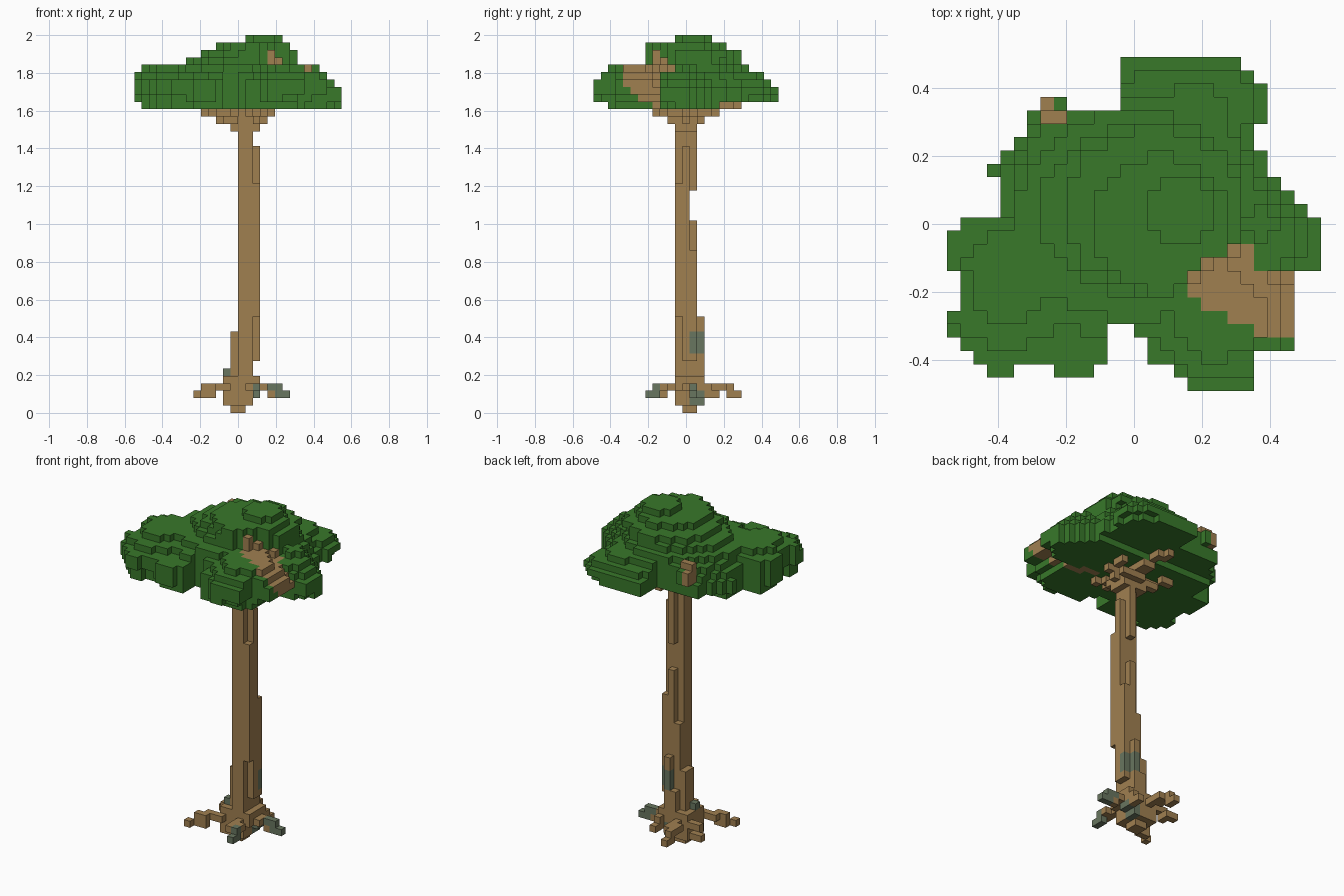
import bpy
import bmesh
from math import hypot
from mathutils import Vector

if "Cube" in bpy.data.objects:
    bpy.data.objects.remove(bpy.data.objects["Cube"], do_unlink=True)

V = 2 / 51          # edge length of one block
BASE = 41           # lowest canopy layer
LEAF, BARK, MOSS = range(3)


def make_material(name, rgb):
    mat = bpy.data.materials.new(name)
    mat.use_nodes = True
    mat.diffuse_color = (*rgb, 1)
    mat.node_tree.nodes["Principled BSDF"].inputs["Base Color"].default_value = (*rgb, 1)
    return mat


MATERIALS = [
    make_material("leaf green", (0.04, 0.188, 0.023)),
    make_material("bark brown", (0.352, 0.214, 0.081)),
    make_material("moss grey", (0.14, 0.18, 0.115)),
]


def build(name, cells):
    """Turn a dict of block cells into one mesh of exposed faces."""
    bm = bmesh.new()
    verts = {}

    def vert(p):
        key = tuple(round(c * 2) for c in p)
        if key not in verts:
            verts[key] = bm.verts.new(p * V)
        return verts[key]

    for cell, colour in cells.items():
        # cells start at whole x and z, and are centred on whole y
        centre = Vector(cell) + Vector((0.5, 0, 0.5))
        for axis in range(3):
            for sign in (-1, 1):
                near = list(cell)
                near[axis] += sign
                if tuple(near) in cells:
                    continue
                n, u = Vector(), Vector()
                n[axis] = sign / 2
                u[(axis + 1) % 3] = 0.5
                w = n.cross(u) * 2
                corners = (u + w, w - u, -u - w, u - w)
                face = bm.faces.new([vert(centre + n + c) for c in corners])
                face.material_index = colour
    bm.normal_update()
    mesh = bpy.data.meshes.new(name)
    bm.to_mesh(mesh)
    bm.free()
    for mat in MATERIALS:
        mesh.materials.append(mat)
    obj = bpy.data.objects.new(name, mesh)
    bpy.context.collection.objects.link(obj)


def box(cells, xs, ys, zs, colour=BARK):
    """Fill a block of cells; the upper bounds are left out."""
    for x in range(*xs):
        for y in range(*ys):
            for z in range(*zs):
                cells[x, y, z] = colour


def arm(cells, start, end, tip=BARK):
    """Stepped limb from start to end, with its last part in the tip colour."""
    a, b = Vector(start), Vector(end)
    steps = int(max(abs(c) for c in b - a)) * 2
    for s in range(steps + 1):
        p = a.lerp(b, s / steps)
        cell = tuple(round(c) for c in p)
        cells[cell] = tip if s > steps * 0.8 else BARK


# Branches fanning out under the canopy
branches = {}
box(branches, (-1, 3), (-1, 2), (38, 40))
box(branches, (1, 2), (-4, 5), (40, 41))
box(branches, (-2, 4), (0, 1), (40, 41))
for end in ((4, 0, 40), (-5, 2, 40), (0, 4, 40), (4, 3, 40),
            (3, -4, 40), (-3, -3, 40), (-4, 0, 40)):
    arm(branches, (1, 0, 38), end)
arm(branches, (0, 4, 41), (-1, 7, 41))
arm(branches, (4, -3, 41), (8, -4, 41))
build("branches", branches)

# Canopy outline: x range of each row, from back to front
ROWS = [(-1, 8), (-1, 9), (-1, 10), (-1, 10), (-8, 10), (-8, 9), (-9, 9), (-10, 10),
        (-11, 10), (-10, 11), (-10, 12), (-10, 13), (-13, 14), (-14, 14), (-14, 14),
        (-14, 14), (-13, 12), (-13, 12), (-13, 12), (-14, 12), (-14, 12), (-13, 12),
        (-12, 9)]
outline = {(x, 12 - r) for r, (a, b) in enumerate(ROWS) for x in range(a, b)}
outline -= {(x, y) for x in (-2, -1, 0) for y in (-8, -9, -10) if x < 0 or y < -8}
for y, a, b in ((-11, -11, -9), (-11, -6, -3), (-11, 3, 9), (-12, 4, 9)):
    outline |= {(x, y) for x in range(a, b)}

# Distance of each column from the outline, found by peeling rings
depth, left, ring = {}, set(outline), 1
while left:
    edge = {(x, y) for x, y in left
            if not {(x + 1, y), (x - 1, y), (x, y + 1), (x, y - 1)} <= left}
    depth.update((c, ring) for c in edge)
    left -= edge
    ring += 1

# Lobes: centre x, centre y, radius, height
LOBES = [(-10, -4, 4, 6.3), (6, -7, 4, 6.3), (4, 8, 4, 5), (9, 0, 4, 5.6)]
# Crown layers: centre x, centre y, radius x, radius y
CROWN = {50: (3.5, 1, 2.7, 2.7), 49: (2, 0, 5.2, 5.2), 48: (1.5, 1, 6.5, 6.3),
         47: (0.5, 1, 7.4, 6.4), 46: (-0.2, 0.6, 8.6, 7.8), 45: (0, 0.6, 9.4, 9.4),
         44: (0, 0.6, 10, 10)}


def in_crown(x, y, z):
    if z not in CROWN:
        return False
    cx, cy, rx, ry = CROWN[z]
    return hypot((x + 0.5 - cx) / rx, (y - cy) / ry) < 1


def in_patch(x, y):
    """Columns of bare wood across the front right lobe."""
    start = 4 + 2 * max(0, -5.5 - y) + 1.5 * max(0, y + 4)
    return -8 <= y <= -2 and start - 0.5 <= x < (9 if y > -4 else 12)


def underside(x, y, d):
    """Number of layers by which the canopy floor rises in a column."""
    if x > 8 and y < -3:
        return min(x - 8, 2)
    reach = abs(x) + abs(y)
    rim = (reach > 14) + (reach > 17) if d == 1 else 0
    return max(rim, y > 4 or x < -13 or y < -10)


canopy = {}
for (x, y), d in depth.items():
    cap = max([4] + [h - (hypot(x - cx, y - cy) / r) ** 2 for cx, cy, r, h in LOBES])
    steep = 2 if (x < -8 and y < 1) or (x > 7 and y < -4) else 1 if y < -4 else 0
    height = round(min(2 + d + steep, cap))
    # front right lobe falls away to the side
    if x > 7 and y < -3:
        height = min(height, max(4, 15 - x))
    bare = in_patch(x, y)
    top = 51 if not bare else 49 if x < 5 else 48
    for z in range(BASE + underside(x, y, d), top):
        if (x, y, z) not in branches and (z < BASE + height or in_crown(x, y, z)):
            canopy[x, y, z] = BARK if bare and z >= max(42, 36 - y) else LEAF
# Broken twig at the back rim
box(canopy, (-7, -5), (8, 9), (44, 47))
box(canopy, (-7, -6), (9, 10), (44, 46))
box(canopy, (-6, -5), (9, 10), (44, 46), LEAF)
build("canopy", canopy)

# Trunk with raised strips of bark
trunk = {}
box(trunk, (0, 2), (-1, 1), (2, BASE))
box(trunk, (2, 3), (-1, 1), (13, 31))
box(trunk, (2, 3), (0, 1), (7, 13))
box(trunk, (2, 3), (0, 1), (31, 36))
box(trunk, (2, 3), (1, 2), (7, 22))
box(trunk, (0, 2), (1, 2), (2, 18))
box(trunk, (1, 2), (1, 2), (18, 26))
box(trunk, (1, 2), (1, 2), (30, 39))
box(trunk, (-1, 0), (0, 2), (3, 11))
box(trunk, (0, 1), (2, 3), (5, 8))
box(trunk, (1, 2), (2, 3), (5, 13))
for cell in trunk:
    if cell[0] > 0 and cell[1] > 0 and 8 <= cell[2] < 11:
        trunk[cell] = MOSS
build("trunk", trunk)

# Roots spreading from the foot
roots = {}
box(roots, (-1, 1), (0, 2), (0, 1))
box(roots, (-2, 2), (-1, 3), (1, 3))
box(roots, (-2, 3), (-1, 3), (3, 5))
box(roots, (1, 2), (1, 3), (1, 3), MOSS)
box(roots, (2, 3), (1, 3), (2, 4), MOSS)
box(roots, (-2, -1), (0, 1), (5, 6), MOSS)
for end, tip in (((-6, -4, 2), BARK), ((6, 1, 2), MOSS), ((2, -5, 2), MOSS),
                 ((-2, 7, 2), BARK), ((-5, 3, 2), BARK), ((2, 4, 2), BARK)):
    arm(roots, (0, 0, 4), end, tip)
    # second layer thickens the inner part
    inner = [round(c * 0.8) for c in end[:2]] + [3]
    arm(roots, (0, 0, 3), inner, tip)
build("roots", roots)
